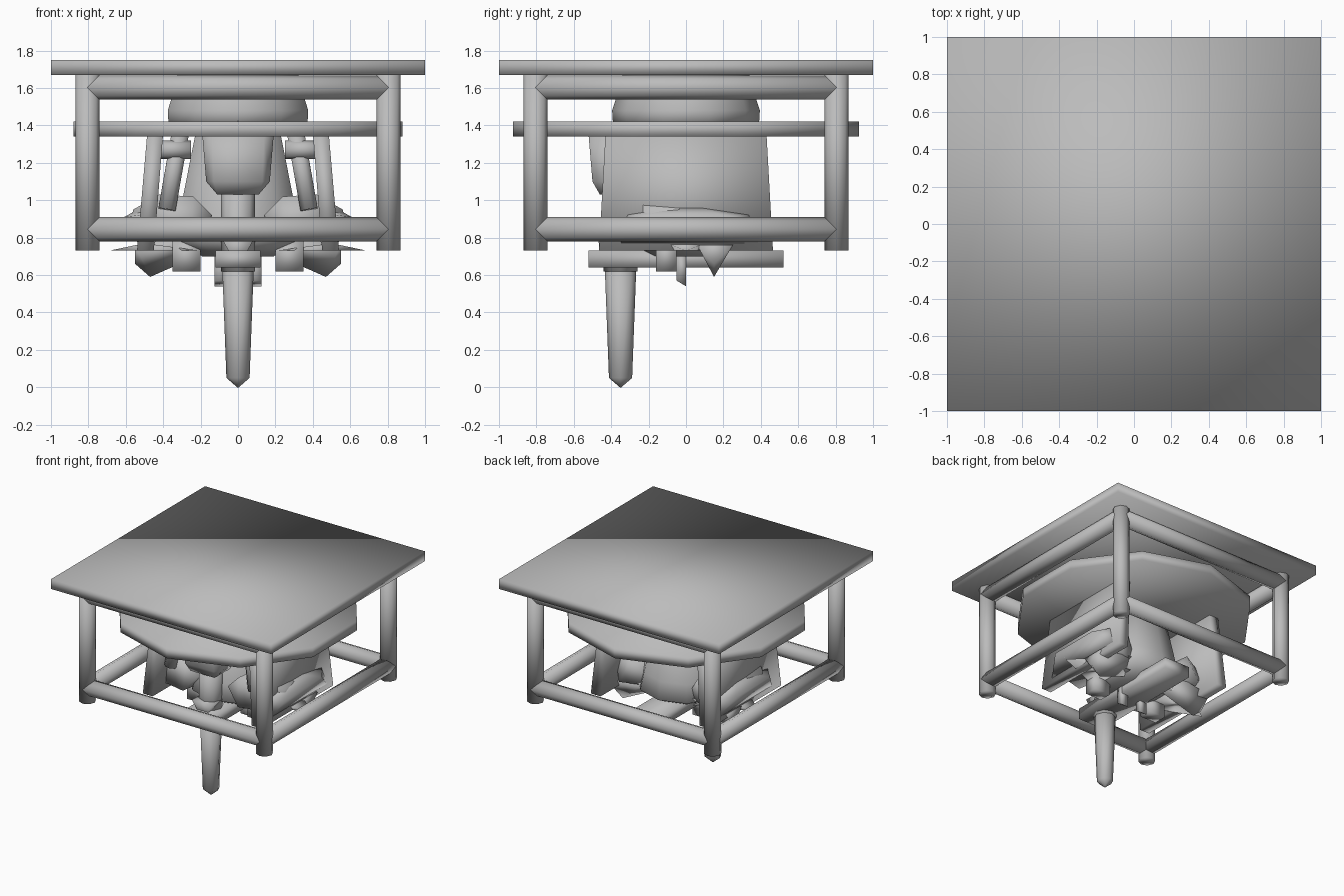
import bpy, bmesh, math
from mathutils import Vector

old = bpy.data.objects.get("Cube")
if old:
    bpy.data.objects.remove(old)

GREY = (0.5, 0.5, 0.5, 1)
metal = bpy.data.materials.new("plain grey")
metal.use_nodes = True
metal.diffuse_color = GREY
metal.node_tree.nodes["Principled BSDF"].inputs["Base Color"].default_value = GREY


def finish(name, bm):
    bmesh.ops.recalc_face_normals(bm, faces=bm.faces)
    mesh = bpy.data.meshes.new(name)
    bm.to_mesh(mesh)
    bm.free()
    for face in mesh.polygons:
        face.use_smooth = True
    mesh.materials.append(metal)
    ob = bpy.data.objects.new(name, mesh)
    bpy.context.collection.objects.link(ob)
    return ob


def box(name, low, high):
    """Box between two corners."""
    low, high = Vector(low), Vector(high)
    bm = bmesh.new()
    bmesh.ops.create_cube(bm, size=1)
    for v in bm.verts:
        v.co = (low + high) / 2 + v.co * (high - low)
    return finish(name, bm)


def hull(name, points):
    """Solid wrapped round a few corner points."""
    bm = bmesh.new()
    verts = [bm.verts.new(p) for p in points]
    bmesh.ops.convex_hull(bm, input=verts)
    loose = [v for v in bm.verts if not v.link_faces]
    bmesh.ops.delete(bm, geom=loose, context='VERTS')
    return finish(name, bm)


def rod(name, a, b, r1, r2=None, sides=8):
    """Straight or tapered bar from a to b."""
    a, b = Vector(a), Vector(b)
    bm = bmesh.new()
    bmesh.ops.create_cone(bm, cap_ends=True, segments=sides, radius1=r1,
                          radius2=r1 if r2 is None else r2, depth=(b - a).length)
    ob = finish(name, bm)
    ob.rotation_mode = 'QUATERNION'
    ob.rotation_quaternion = (b - a).to_track_quat('Z', 'Y')
    ob.location = (a + b) / 2
    return ob


def lathe(name, profile, sides, x=0, y=0):
    """Stack of rings from (radius, height) pairs, a corner facing the back."""
    bm = bmesh.new()
    rings = []
    for r, z in profile:
        angles = [math.pi / 2 + math.tau * i / sides for i in range(sides)]
        rings.append([bm.verts.new((x + r * math.cos(t), y + r * math.sin(t), z))
                      for t in angles])
    for low, high in zip(rings, rings[1:]):
        for i in range(sides):
            j = (i + 1) % sides
            bm.faces.new((low[i], low[j], high[j], high[i]))
    bm.faces.new(rings[0])
    bm.faces.new(rings[-1])
    return finish(name, bm)


# Ceiling plate and square frame
box("ceiling_plate", (-1, -1, 1.67), (1, 1, 1.75))
P = 0.805
for sx in (-1, 1):
    for sy in (-1, 1):
        lathe("frame_post", [(0.065, 0.73), (0.065, 1.67)], 8, sx * P, sy * P)
for z, label in ((1.603, "upper"), (0.845, "lower")):
    for s in (-1, 1):
        rod(label + "_beam_x", (-P, s * P, z), (P, s * P, z), 0.065)
        rod(label + "_beam_y", (s * P, -P, z), (s * P, P, z), 0.065)

# Ten-sided mount, disc and core
lathe("mount_drum", [(0.39, 1.4), (0.395, 1.48), (0.375, 1.54), (0.34, 1.67)], 10)
lathe("turntable_disc", [(0.926, 1.34), (0.926, 1.42)], 10)
lathe("core", [(0.2, 0.7), (0.36, 0.78), (0.33, 0.92), (0.24, 1.35)], 10)

# Front pod with its crest, neck and chin wedge
hull("front_pod", [(s * x, y, z) for s in (-1, 1) for x, y, z in (
    (0.19, -0.43, 1.34), (0.14, -0.52, 1.34), (0.19, -0.22, 1.34),
    (0.17, -0.43, 1.1), (0.13, -0.5, 1.1), (0.11, -0.46, 1.03), (0.11, -0.25, 1.03))])
hull("pod_crest", [(s * 0.03, y, 1.33) for s in (-1, 1) for y in (-0.515, -0.505)]
     + [(0, -0.51, 1.43)])
rod("pod_neck", (0, -0.35, 0.62), (0, -0.35, 1.06), 0.09)
hull("chin_wedge", [(s * 0.09, y, 0.8) for s in (-1, 1) for y in (-0.47, -0.3)]
     + [(0, -0.45, 0.64), (0, -0.3, 0.64)])

# Hanging spike and its cross bar
lathe("spike", [(0.004, 0), (0.062, 0.05), (0.085, 0.66)], 8, 0, -0.35)
box("bottom_bar", (-0.12, -0.52, 0.64), (0.12, 0.52, 0.73))

for s in (-1, 1):
    # Leaning side walls
    hull("side_wall", [(s * x, y * k, z) for k in (-1, 1) for x, y, z in (
        (0.4, 0.43, 1.36), (0.485, 0.43, 1.36), (0.45, 0.465, 0.73), (0.54, 0.465, 0.73))])
    # Skirt flap outside each wall
    hull("skirt_flap", [(s * x, y, z) for x, y, z in (
        (0.46, -0.38, 0.93), (0.46, 0, 0.99), (0.46, 0.42, 0.93), (0.61, -0.22, 0.91),
        (0.61, 0.22, 0.91), (0.53, -0.36, 0.76), (0.53, 0.4, 0.76))])
    # Struts and pegs beside the pod
    rod("strut", (s * 0.31, -0.3, 1.35), (s * 0.38, -0.33, 0.95), 0.05)
    rod("peg", (s * 0.25, -0.33, 1.27), (s * 0.45, -0.33, 1.27), 0.05)
    # Rounded shoulders on the lower body
    hull("shoulder", [(s * x, y, z) for x, y, z in (
        (0.14, -0.33, 0.92), (0.24, -0.33, 1.02), (0.42, -0.3, 1.03), (0.56, -0.2, 0.95),
        (0.58, -0.15, 0.85), (0.25, -0.36, 0.79), (0.45, -0.3, 0.78),
        (0.3, 0.28, 1.0), (0.5, 0.2, 0.95), (0.4, 0.3, 0.8), (0.15, 0.2, 0.79))])
    # Claws and small teeth underneath
    hull("claw", [(s * x, y, z) for x, y, z in (
        (0.13, 0.1, 0.74), (0.2, 0.06, 0.82), (0.2, 0.25, 0.82), (0.55, 0.06, 0.76),
        (0.55, 0.25, 0.76), (0.47, 0.15, 0.59), (0.55, 0.15, 0.66))])
    hull("rear_tooth", [(s * x, y, z) for x in (0.06, 0.125) for y, z in (
        (-0.05, 0.72), (0, 0.72), (-0.05, 0.57), (0, 0.54))])
    box("front_tooth", (min(s * 0.2, s * 0.35), -0.16, 0.62),
        (max(s * 0.2, s * 0.35), -0.05, 0.78))
    # Thin pointed fin
    hull("fin", [(s * x, y, z) for x, y, z in (
        (0.2, -0.2, 0.73), (0.2, 0.2, 0.73), (0.69, 0, 0.73),
        (0.5, -0.1, 0.77), (0.5, 0.1, 0.77))])
